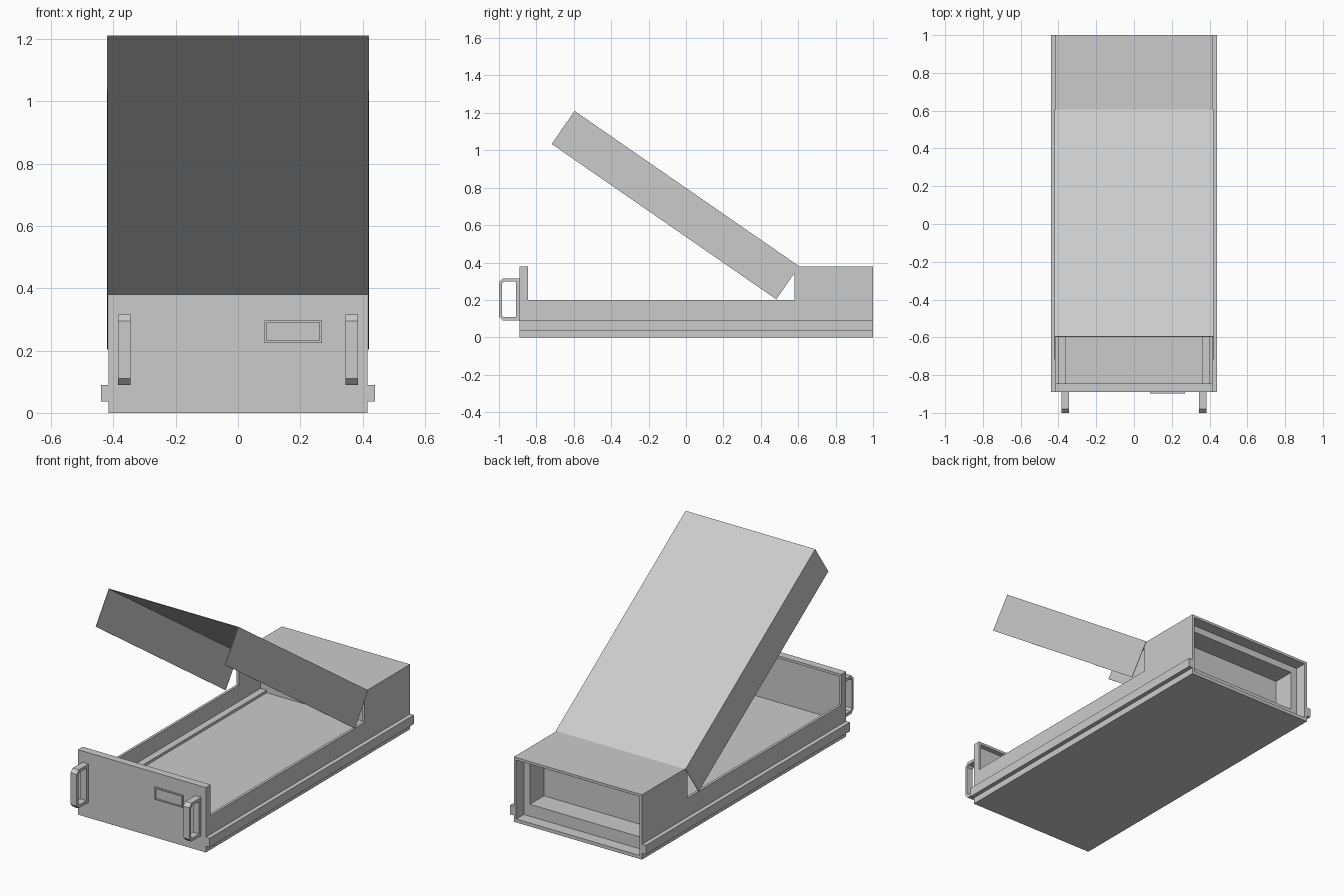
import bpy, bmesh, math
from mathutils import Vector

if "Cube" in bpy.data.objects:
    bpy.data.objects.remove(bpy.data.objects["Cube"])


def finish(name, bm):
    bmesh.ops.recalc_face_normals(bm, faces=bm.faces)
    me = bpy.data.meshes.new(name)
    bm.to_mesh(me)
    bm.free()
    ob = bpy.data.objects.new(name, me)
    bpy.context.collection.objects.link(ob)
    return ob


def boxes(name, *specs):
    """One object from boxes given as (x0, x1, y0, y1, z0, z1)."""
    bm = bmesh.new()
    for x0, x1, y0, y1, z0, z1 in specs:
        vs = bmesh.ops.create_cube(bm, size=1)["verts"]
        for v in vs:
            v.co = Vector(((x0 + x1) / 2 + v.co.x * (x1 - x0),
                           (y0 + y1) / 2 + v.co.y * (y1 - y0),
                           (z0 + z1) / 2 + v.co.z * (z1 - z0)))
    return finish(name, bm)


def mirror_x(ob):
    m = ob.modifiers.new("mirror", "MIRROR")
    m.use_axis[0] = True
    return ob


def ring(name, outer, inner, a, b, place):
    """Closed frame between two loops, extruded from depth a to b."""
    bm = bmesh.new()
    n = len(outer)
    loops = [[bm.verts.new(place(p, d)) for p in loop]
             for loop, d in ((outer, a), (inner, a), (inner, b), (outer, b))]
    for k in range(4):
        l0, l1 = loops[k], loops[(k + 1) % 4]
        for i in range(n):
            j = (i + 1) % n
            bm.faces.new((l0[i], l0[j], l1[j], l1[i]))
    return finish(name, bm)


W, T = 0.415, 0.015          # half width, sheet thickness
FRONT, BACK, HOOD = -0.89, 1.0, 0.58
LOW, TOP = 0.2, 0.38         # side wall height, full height
FLOOR, WIN, STEP = 0.09, 0.36, 0.93

# Base tray and interior floor
boxes("base_plate", (-W, W, FRONT, BACK, 0, 0.02))
boxes("interior_floor", (-W + T, W - T, FRONT + T, STEP, 0.02, FLOOR))
mirror_x(boxes("floor_ledge", (WIN, W - T, FRONT + T, 0.79, FLOOR, FLOOR + 0.015)))

# Side walls: low along the tray, tall at the rear hood (stepped profile)
profile = [(FRONT, 0), (BACK, 0), (BACK, TOP), (HOOD, TOP), (HOOD, LOW),
           (-0.845, LOW), (-0.845, TOP), (FRONT, TOP)]
bm = bmesh.new()
face = bm.faces.new([bm.verts.new((W - T, y, z)) for y, z in profile])
ext = bmesh.ops.extrude_face_region(bm, geom=[face])
for g in ext["geom"]:
    if isinstance(g, bmesh.types.BMVert):
        g.co.x = W
mirror_x(finish("side_wall", bm))

# Front panel with folded top lip
boxes("front_panel", (-W, W, FRONT, FRONT + T, 0, TOP),
      (-W, W, FRONT, -0.845, TOP - T, TOP))

# Rear hood: roof, recessed window frame and bulkhead
boxes("rear_roof", (-W, W, HOOD, BACK, TOP - T, TOP))
boxes("rear_window_frame",
      (-W + T, -WIN, 0.79, STEP, FLOOR, TOP - T),
      (WIN, W - T, 0.79, STEP, FLOOR, TOP - T),
      (-WIN, WIN, 0.79, STEP, 0.325, TOP - T))
boxes("rear_bulkhead", (-W + T, W - T, 0.78, 0.80, FLOOR, TOP - T))

# Slide rails on both sides
mirror_x(boxes("slide_rail", (W, 0.44, FRONT, BACK, 0.037, 0.09)))


# Chamfered pull handles
def chamfered(y0, y1, z0, z1, c):
    return [(y1, z0), (y1, z1), (y0 + c, z1), (y0, z1 - c), (y0, z0 + c), (y0 + c, z0)]


mirror_x(ring("pull_handle", chamfered(-1.0, FRONT, 0.09, 0.315, 0.02),
              chamfered(-0.985, -0.91, 0.108, 0.298, 0.012), 0.345, 0.385,
              lambda p, d: (d, p[0], p[1])))


# Display: raised bezel with sunken screen
def rect(x0, x1, z0, z1):
    return [(x0, z0), (x1, z0), (x1, z1), (x0, z1)]


ring("display_bezel", rect(0.085, 0.27, 0.225, 0.297), rect(0.093, 0.262, 0.232, 0.29),
     FRONT, FRONT - 0.008, lambda p, d: (p[0], d, p[1]))
boxes("display_screen", (0.093, 0.262, FRONT - 0.002, FRONT, 0.232, 0.29))

# Open lid: top sheet with folded side flanges, tilted about its rear edge
L, D, S = 1.46, 0.215, 0.003
lid = boxes("lid", (-0.42, 0.42, -L, 0, -S, 0),
            (-0.42, -0.42 + S, -L, 0, -D, -S),
            (0.42 - S, 0.42, -L, 0, -D, -S))
lid.location = (0, 0.605, TOP)
lid.rotation_euler = (-math.atan2(0.83, 1.2), 0, 0)
